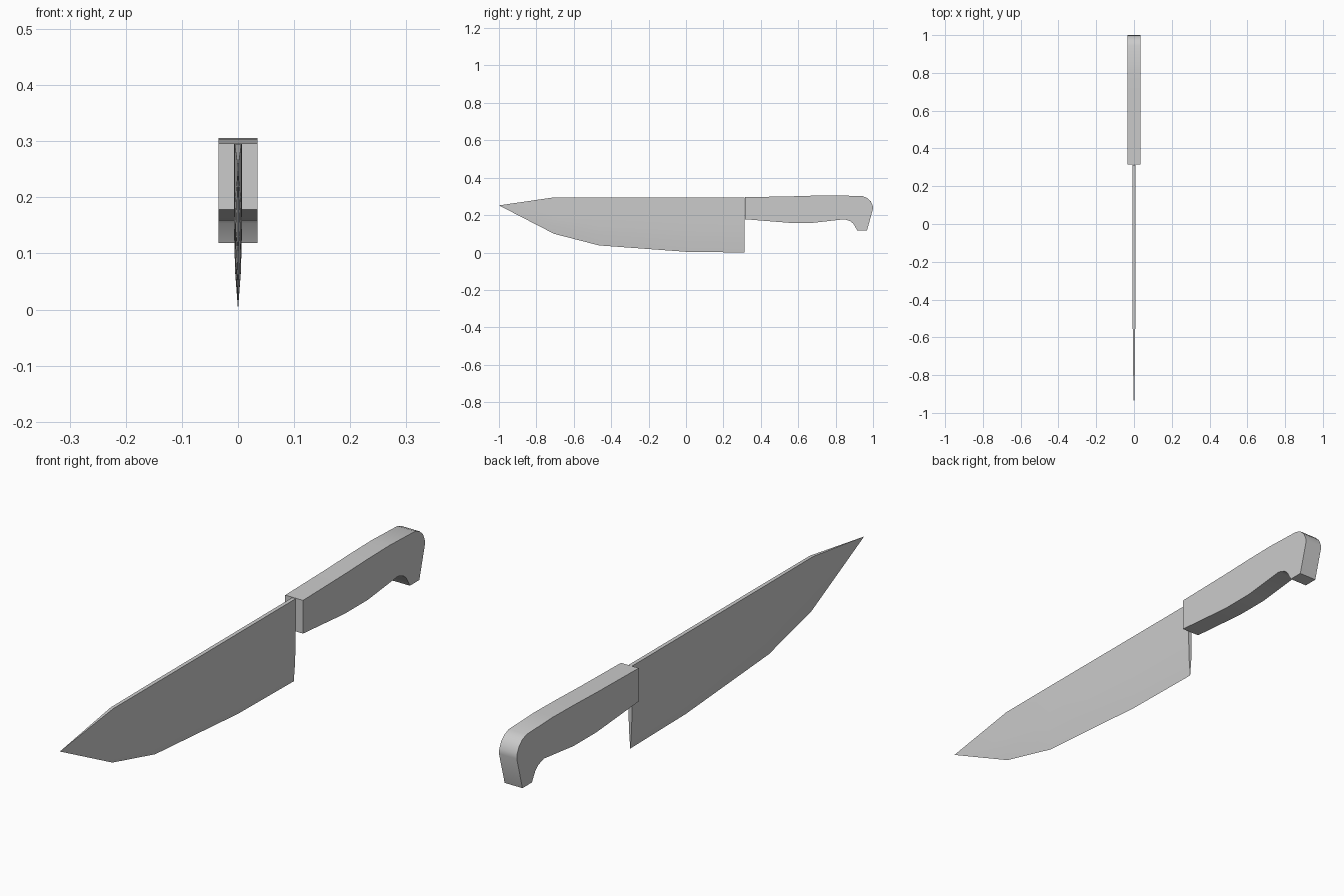
import bpy, bmesh, math

if "Cube" in bpy.data.objects:
    bpy.data.objects.remove(bpy.data.objects["Cube"])


def finish(bm, name):
    bmesh.ops.recalc_face_normals(bm, faces=bm.faces)
    mesh = bpy.data.meshes.new(name)
    bm.to_mesh(mesh)
    bm.free()
    obj = bpy.data.objects.new(name, mesh)
    bpy.context.collection.objects.link(obj)
    bpy.ops.object.select_all(action='DESELECT')
    obj.select_set(True)
    bpy.context.view_layer.objects.active = obj
    bpy.ops.object.shade_smooth_by_angle(angle=math.radians(30))
    return obj


# Blade: wedge cross-sections (y, spine z, edge z, half thickness) running from heel to tip
stations = [(0.313, 0.295, 0.0, 0.007), (0.0, 0.295, 0.004, 0.007),
            (-0.465, 0.295, 0.038, 0.007), (-0.705, 0.295, 0.1, 0.006)]
bm = bmesh.new()
rings = []
for y, top, bottom, w in stations:
    h = top - bottom
    right = [(w, top), (w, bottom + 0.45 * h), (0.72 * w, bottom + 0.22 * h)]
    section = right + [(0, bottom)] + [(-x, z) for x, z in reversed(right)]
    rings.append([bm.verts.new((x, y, z)) for x, z in section])
bm.faces.new(rings[0])
n = len(rings[0])
for a, b in zip(rings, rings[1:]):
    for i in range(n):
        j = (i + 1) % n
        bm.faces.new((a[i], a[j], b[j], b[i]))
tip = bm.verts.new((0, -1, 0.252))
for i in range(n):
    bm.faces.new((rings[-1][i], rings[-1][(i + 1) % n], tip))
finish(bm, "blade")

# Handle: side profile (y, z) extruded across x
profile = [(0.315, 0.296), (0.55, 0.3), (0.68, 0.304), (0.8, 0.306), (0.945, 0.301),
           (0.97, 0.291), (0.988, 0.274), (0.998, 0.252), (1.0, 0.235),
           (0.968, 0.119), (0.915, 0.119), (0.895, 0.154), (0.878, 0.168),
           (0.848, 0.178), (0.68, 0.159), (0.55, 0.159), (0.315, 0.178)]
bm = bmesh.new()
side = bm.faces.new([bm.verts.new((-0.035, y, z)) for y, z in profile])
result = bmesh.ops.extrude_face_region(bm, geom=[side], use_keep_orig=True)
moved = [v for v in result["geom"] if isinstance(v, bmesh.types.BMVert)]
bmesh.ops.translate(bm, verts=moved, vec=(0.07, 0, 0))
finish(bm, "handle")
